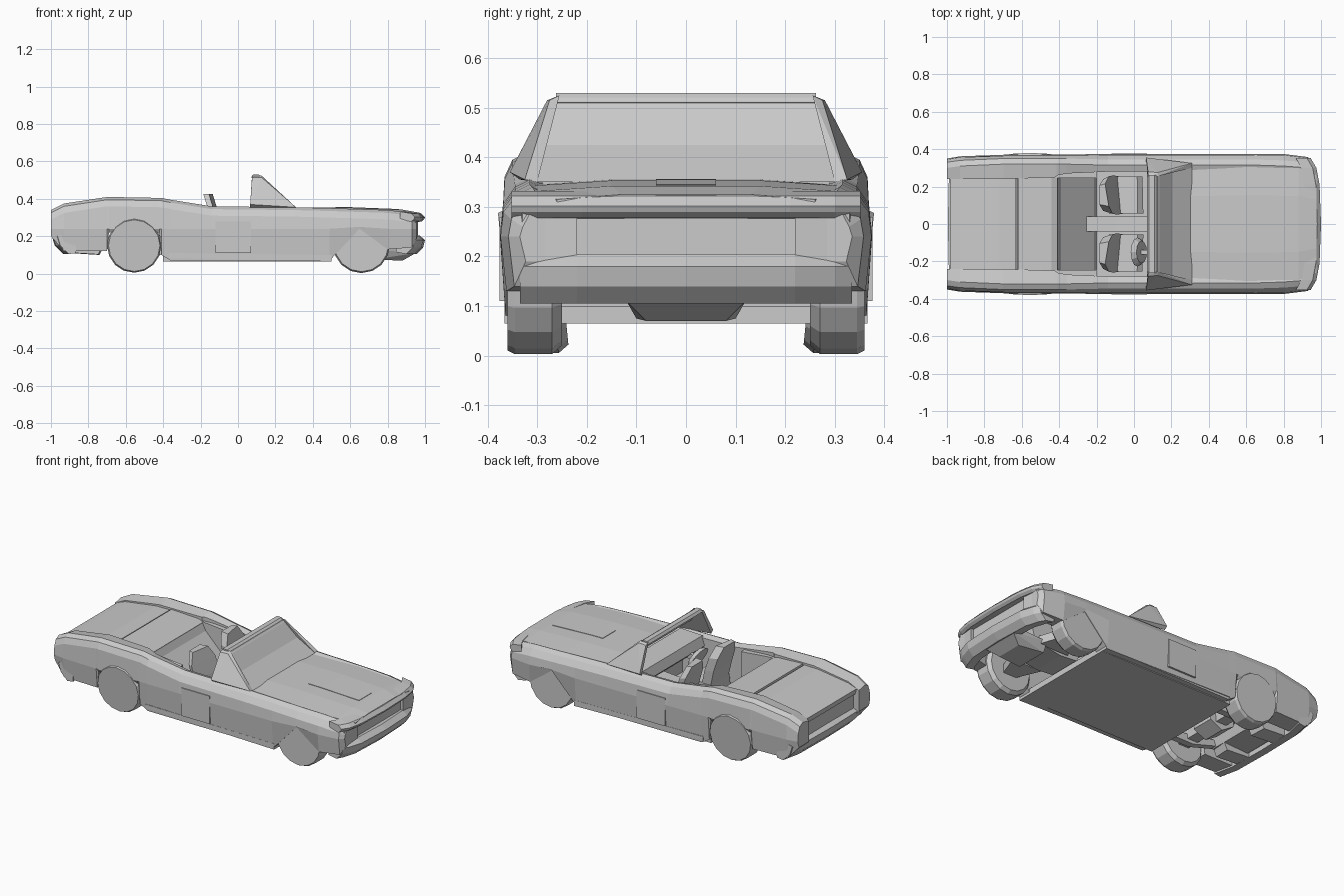
import bpy
import bmesh
import math
from mathutils import Vector

cube = bpy.data.objects.get("Cube")
if cube:
    bpy.data.objects.remove(cube)


def add_object(name, bm, mirror=False):
    bmesh.ops.recalc_face_normals(bm, faces=bm.faces)
    mesh = bpy.data.meshes.new(name)
    bm.to_mesh(mesh)
    bm.free()
    ob = bpy.data.objects.new(name, mesh)
    bpy.context.collection.objects.link(ob)
    if mirror:
        mod = ob.modifiers.new("Mirror", 'MIRROR')
        mod.use_axis = (False, True, False)
    return ob


def loft(name, sections, mirror=False):
    """Bridge equal-length rings of points and cap both ends."""
    bm = bmesh.new()
    rings = [[bm.verts.new(p) for p in s] for s in sections]
    n = len(rings[0])
    for a, b in zip(rings, rings[1:]):
        for i in range(n):
            j = (i + 1) % n
            bm.faces.new((a[i], a[j], b[j], b[i]))
    bm.faces.new(rings[0])
    bm.faces.new(rings[-1])
    return add_object(name, bm, mirror)


def prism(name, outline, y0, y1, inset=0.0, mirror=False):
    """Extrude an xz outline across y."""
    c = sum((Vector(p) for p in outline), Vector((0, 0))) / len(outline)
    small = [c + (Vector(p) - c) * (1 - inset) for p in outline]
    return loft(name, [[(x, y, z) for x, z in pts]
                       for y, pts in ((y0, outline), (y1, small))], mirror)


def box(name, x, y, z, mirror=False):
    return prism(name, [(x[0], z[0]), (x[1], z[0]), (x[1], z[1]), (x[0], z[1])],
                 y[0], y[1], 0, mirror)


def hull(name, points, mirror=False):
    bm = bmesh.new()
    for p in points:
        bm.verts.new(p)
    bmesh.ops.convex_hull(bm, input=bm.verts)
    return add_object(name, bm, mirror)


def band(name, profile, curve):
    """Sweep an (offset, z) profile over half a bumper curve and its reflection."""
    path = [(x, -y) for x, y in reversed(curve)] + [p for p in curve if p[1] > 0]
    return loft(name, [[(x + d, y, z) for d, z in profile] for x, y in path])


# Body sides: x, bottom, top, shoulder y, widest y, inner y
stations = [
    (-1.00, .20, .34, .33, .350, .24),
    (-.93, .12, .375, .34, .362, .24),
    (-.70, .12, .41, .35, .370, .24),
    (-.69, .22, .41, .35, .372, .24),
    (-.42, .22, .405, .35, .372, .25),
    (-.41, .10, .405, .35, .372, .26),
    (-.36, .07, .395, .35, .372, .27),
    (-.14, .07, .36, .345, .374, .28),
    (.30, .07, .355, .345, .375, .28),
    (.49, .07, .35, .345, .375, .28),
    (.65, .24, .345, .345, .375, .28),
    (.80, .13, .34, .34, .374, .28),
    (.93, .14, .325, .33, .358, .26),
    (.955, .19, .31, .31, .335, .24),
]
loft("body_side", [
    [(x, yi, zb), (x, yw - .012, zb), (x, yw, max(.24, zb + .01)), (x, yw - .006, zt - .05),
     (x, ys, zt - .015), (x, ys - .03, zt), (x, yi, zt - .012)]
    for x, zb, zt, ys, yw, yi in stations], mirror=True)

# Door skin and sill
box("door_panel", (-.12, .07), (.36, .376), (.11, .28), True)
prism("sill", [(-.37, .085), (.5, .065), (.5, .10), (-.37, .11)], .28, .366, 0, True)

# Bonnet with a gentle crown and a low central panel
bonnet = [(.30, .355, .30), (.6, .353, .305), (.88, .342, .30), (.975, .325, .26)]
loft("bonnet", [[(x, -w, .29), (x, -w, z - .01), (x, -w * .5, z),
                 (x, w * .5, z), (x, w, z - .01), (x, w, .29)] for x, z, w in bonnet])
prism("bonnet_panel", [(.52, .34), (.52, .3565), (.6, .3555), (.86, .3455), (.86, .33)], -.06, .06)

# Nose: upper lip, grille, lamps, bumper and valance
nose = [(1.0, 0), (.992, .21), (.975, .3), (.945, .352)]
band("nose_lip", [(-.08, .275), (-.02, .278), (-.005, .29), (0, .302), (-.02, .322), (-.08, .332)], nose)
box("grille", (.86, .945), (-.24, .24), (.18, .29))
hull("headlamp", [(x, y, z) for x, y in ((.962, .22), (.95, .33), (.88, .22), (.88, .35))
                  for z in (.19, .29)], True)
band("front_bumper", [(-.1, .115), (-.045, .105), (-.01, .14), (0, .18), (-.03, .205), (-.1, .2)],
     [(1.0, 0), (.99, .22), (.965, .3), (.945, .335)])
hull("front_valance", [(x, s * y, z) for s in (-1, 1) for x, y, z in
                       ((.72, .1, .075), (.88, .08, .07), (.95, .12, .11), (.9, .13, .14), (.72, .13, .13))])

# Tail: boot lid, folded roof cover, panel and bumper
prism("boot_lid", [(-.975, .30), (-.985, .335), (-.93, .355), (-.72, .385),
                   (-.63, .385), (-.63, .30)], -.25, .25)
prism("roof_cover", [(-.635, .30), (-.62, .39), (-.44, .378), (-.41, .365), (-.41, .30)], -.27, .27)
box("tail_panel", (-.965, -.90), (-.26, .26), (.17, .33))
tail = [(-.995, 0), (-.99, .24), (-.965, .355)]
band("rear_bumper", [(.1, .11), (.06, .105), (.015, .15), (0, .20), (.03, .215), (.1, .2)], tail)
prism("boot_floor", [(-.93, .16), (-.88, .13), (-.72, .14), (-.7, .2), (-.92, .22)], -.2, .2)

# Cabin floor, tunnel, bulkheads and dashboard
box("floor_pan", (-.40, .5), (-.33, .33), (.065, .10))
prism("tunnel", [(-.35, .1), (.2, .1), (.2, .21), (-.1, .19), (-.35, .18)], -.04, .04)
box("firewall", (.22, .30), (-.3, .3), (.08, .345))
prism("dashboard", [(.10, .27), (.07, .30), (.09, .355), (.24, .36), (.24, .25)], -.29, .29)
prism("rear_bench", [(-.43, .1), (-.43, .36), (-.41, .36), (-.39, .32),
                     (-.215, .145), (-.2, .1)], -.25, .25)
prism("rear_side_trim", [(-.43, .1), (-.43, .37), (-.36, .365), (-.2, .35), (-.2, .1)],
      .245, .29, 0, True)

# Front seats
prism("seat_cushion", [(-.13, .11), (.04, .11), (.05, .19), (.02, .215), (-.12, .19)],
      .055, .255, .06, True)
loft("seat_back", [[(x, y, z) for x, y in ((f, .155 - w), (f - .02, .155 + w),
                                          (f - .05, .155 + w * .85), (f - .05, .155 - w * .85))]
                   for f, w, z in ((-.06, .10, .15), (-.09, .105, .28),
                                   (-.115, .10, .36), (-.135, .06, .425))], True)

# Steering wheel as a dished disc on its column
bpy.ops.mesh.primitive_cone_add(vertices=12, radius1=.078, radius2=.06, depth=.025,
                                location=(.03, -.15, .29), rotation=(0, math.radians(62), 0))
bpy.context.object.name = "steering_wheel"
prism("steering_column", [(.03, .28), (.03, .3), (.13, .31), (.13, .27)], -.162, -.138)

# Windscreen and its triangular side panes
loft("windscreen", [[(x, -w, z), (x, w, z), (x - .035, w, z), (x - .035, -w, z)]
                    for x, z, w in ((.31, .35, .32), (.205, .425, .305), (.125, .52, .265))])
prism("windscreen_header", [(.07, .515), (.08, .53), (.11, .53), (.135, .51), (.1, .505)], -.262, .262)
hull("side_pane", [(.065, .335, .355), (.065, .355, .37), (.31, .30, .35), (.31, .325, .355),
                   (.075, .255, .525), (.075, .28, .515), (.125, .255, .525), (.125, .275, .515)], True)

# Wheels with shaved tread edges; the rear pair lean outward at the top
for label, cx, cz, r, y1, lean in (("front", .66, .155, .152, .36, 0),
                                   ("rear", -.555, .15, .145, .366, .013)):
    angles = [i * math.pi / 8 for i in range(16)]
    loft(label + "_wheel", [[(cx + r * k * math.cos(a), y + lean * math.sin(a),
                              cz + r * k * math.sin(a)) for a in angles]
                            for y, k in ((.25, .88), (.27, 1), (y1 - .015, 1), (y1, .95))], True)
    prism(label + "_axle", [(cx - .035, cz - .03), (cx + .035, cz - .03),
                            (cx + .04, cz + .02), (cx, cz + .05), (cx - .04, cz + .02)], -.26, .26)

# Running gear under the car
prism("engine_block", [(.48, .11), (.6, .1), (.78, .13), (.82, .29), (.45, .29)], -.1, .1)
hull("suspension_arm", [(x, y, z) for x, y in ((.56, .11), (.76, .11), (.62, .25), (.71, .25))
                        for z in (.11, .16)], True)
box("inner_wing", (.48, .9), (.21, .235), (.2, .31), True)
prism("differential", [(-.64, .13), (-.56, .08), (-.48, .12), (-.48, .2), (-.64, .2)], -.07, .07)
prism("rear_spring", [(-.8, .17), (-.56, .1), (-.38, .1), (-.38, .14), (-.56, .15), (-.8, .2)],
      .17, .21, 0, True)
box("boot_underside", (-.93, -.4), (-.25, .25), (.22, .31))
prism("exhaust_silencer", [(-.9, .11), (-.74, .1), (-.72, .14), (-.9, .16)], .1, .2, .1, True)
